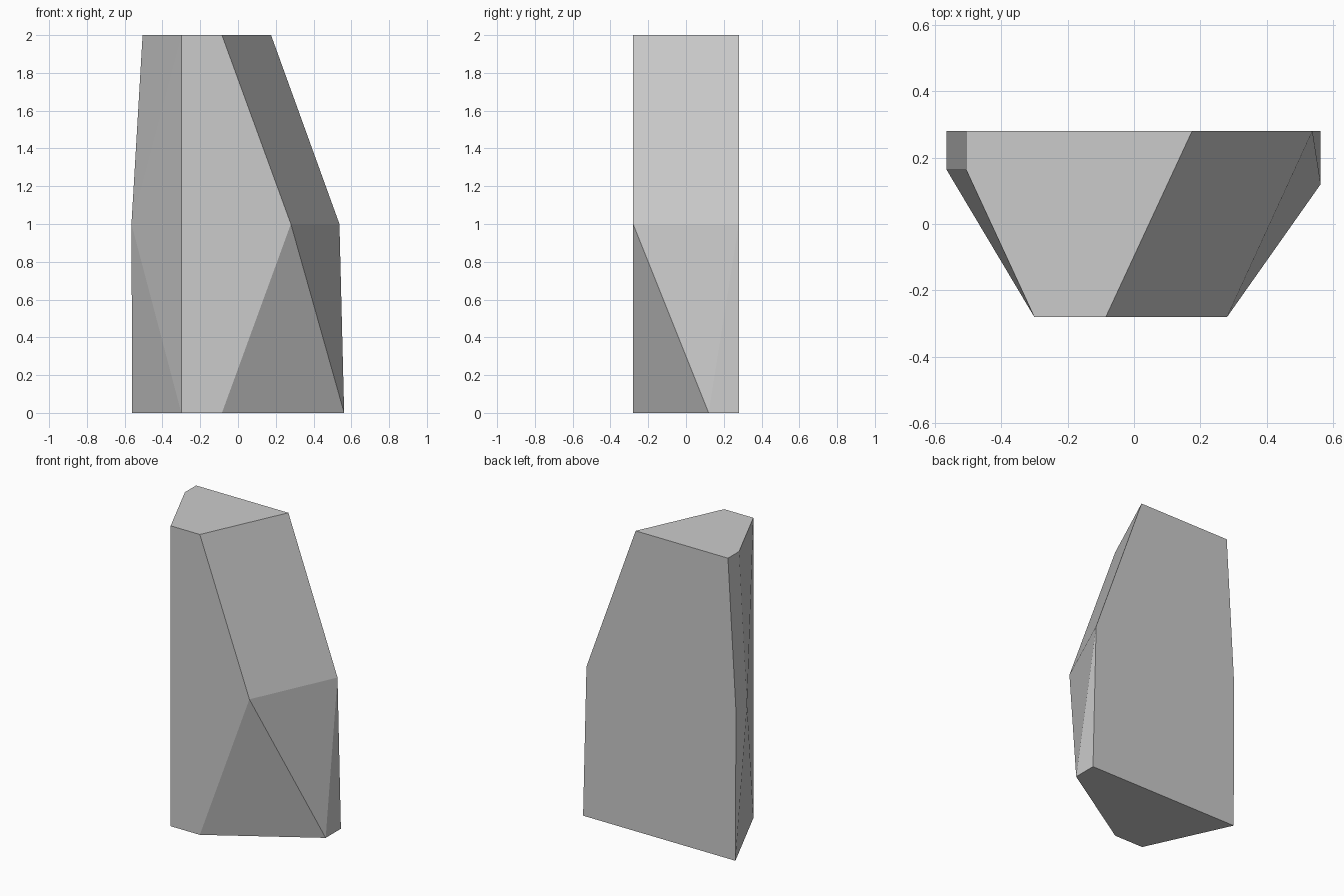
import bpy, bmesh, math

if "Cube" in bpy.data.objects:
    bpy.data.objects.remove(bpy.data.objects["Cube"])

HALF = 0.28   # half depth: flat front and flat back

# Plan outlines (x, y) at the base, the widest level and the top
sections = {
    0.0: [(-0.56, HALF), (0.562, HALF), (0.562, 0.12), (-0.085, -HALF), (-0.30, -HALF)],
    1.0: [(-0.564, HALF), (0.537, HALF), (0.28, -HALF), (-0.564, 0.163)],
    2.0: [(-0.505, HALF), (0.175, HALF), (-0.085, -HALF), (-0.30, -HALF), (-0.505, 0.163)],
}

# Faceted standing stone: convex skin stretched over the outlines
bm = bmesh.new()
for z, outline in sections.items():
    for x, y in outline:
        bm.verts.new((x, y, z))
bmesh.ops.convex_hull(bm, input=bm.verts[:])

# Merge coplanar triangles into clean flat facets
bmesh.ops.dissolve_limit(bm, angle_limit=math.radians(0.2),
                         verts=bm.verts[:], edges=bm.edges[:])
bmesh.ops.recalc_face_normals(bm, faces=bm.faces[:])

mesh = bpy.data.meshes.new("standing_stone")
bm.to_mesh(mesh)
bm.free()
stone = bpy.data.objects.new("standing_stone", mesh)
bpy.context.collection.objects.link(stone)
